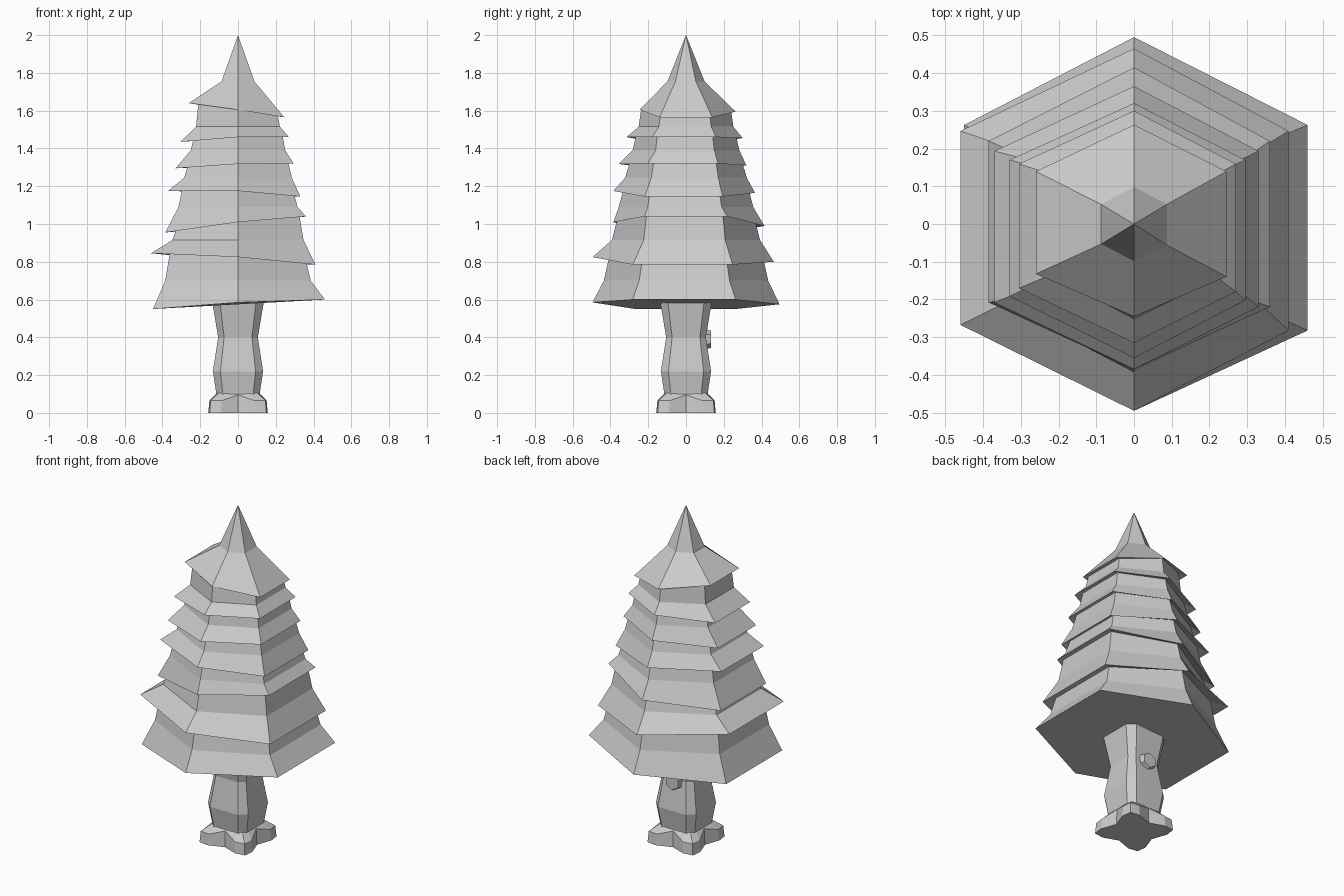
import bpy, bmesh, math
from mathutils import Matrix

if "Cube" in bpy.data.objects:
    bpy.data.objects.remove(bpy.data.objects["Cube"])


def finish(name, bm):
    bmesh.ops.recalc_face_normals(bm, faces=bm.faces)
    me = bpy.data.meshes.new(name)
    bm.to_mesh(me)
    bm.free()
    ob = bpy.data.objects.new(name, me)
    bpy.context.collection.objects.link(ob)
    return ob


def loft(name, rings, tip=None):
    """Skin equal-sized point rings, cap the bottom, close the top with a tip or cap."""
    bm = bmesh.new()
    vr = [[bm.verts.new(p) for p in r] for r in rings]
    n = len(vr[0])
    for a, b in zip(vr, vr[1:]):
        for i in range(n):
            bm.faces.new((a[i], a[(i + 1) % n], b[(i + 1) % n], b[i]))
    bm.faces.new(vr[0][::-1])
    if tip:
        t = bm.verts.new(tip)
        for i in range(n):
            bm.faces.new((vr[-1][i], vr[-1][(i + 1) % n], t))
    else:
        bm.faces.new(vr[-1])
    return finish(name, bm)


def hexagon(lx, lz, rx, rz, fy, fz, by, bz):
    """Tilted hexagon: left / right side pairs, front and back points."""
    return [(0, by, bz), (lx, by * 0.53, lz), (lx, fy * 0.54, lz),
            (0, fy, fz), (rx, fy * 0.57, rz), (rx, by * 0.53, rz)]


# Foliage: every tier has a flared rim, a waist, and a neck tucked under the next rim
rims = [
    (-0.45, 0.55, 0.46, 0.60, -0.495, 0.585, 0.495, 0.575),
    (-0.46, 0.845, 0.41, 0.785, -0.495, 0.825, 0.465, 0.80),
    (-0.385, 0.955, 0.36, 1.04, -0.385, 1.01, 0.415, 0.99),
    (-0.37, 1.175, 0.33, 1.145, -0.385, 1.175, 0.365, 1.165),
    (-0.33, 1.295, 0.295, 1.32, -0.355, 1.318, 0.32, 1.31),
    (-0.305, 1.435, 0.27, 1.46, -0.315, 1.46, 0.30, 1.455),
    (-0.26, 1.64, 0.245, 1.565, -0.245, 1.605, 0.263, 1.595),
]
waists = [(0.385, 0.70), (0.347, 0.915), (0.315, 1.09), (0.285, 1.245),
          (0.25, 1.39), (0.222, 1.515), (0.087, 1.755)]
necks = [0.36, 0.325, 0.295, 0.265, 0.235, 0.21]
rings = []
for i, rim in enumerate(rims):
    rings.append(hexagon(*rim))
    w, z = waists[i]
    y = w * 1.13
    rings.append(hexagon(-w, z, w, z, -y, z, y, z))
    if i < len(necks):
        w, up = necks[i], rims[i + 1]
        y = w * 1.13
        k = w / 0.5 * 0.1  # neck follows the tilt of the rim above
        tilt = (up[3] - up[1]) * 0.4
        z = up[5] + 0.003
        rings.append(hexagon(-w, z - tilt, w, z + tilt, -y, z, y, z))
loft("foliage", rings, (0, 0, 2.0))


# Trunk: square with chamfered corners, pinched in the middle
def chamfered(b, z):
    a = b * 0.7
    return [(b, -a, z), (b, a, z), (a, b, z), (-a, b, z),
            (-b, a, z), (-b, -a, z), (-a, -b, z), (a, -b, z)]


loft("trunk", [chamfered(b, z) for b, z in
               [(0.112, 0.05), (0.116, 0.11), (0.133, 0.22), (0.105, 0.40), (0.138, 0.595)]])


# Roots: four blunt lobes on the diagonals
def star(tip, side, notch, z_tip, z_side, z_notch):
    pts = []
    for q in range(4):
        for deg, r, z in [(0, notch, z_notch), (30, side, z_side),
                          (45, tip, z_tip), (60, side, z_side)]:
            t = math.radians(q * 90 + deg)
            pts.append((r * math.cos(t), r * math.sin(t), z))
    return pts


loft("roots", [star(0.212, 0.182, 0.125, 0, 0, 0),
               star(0.205, 0.175, 0.12, 0.065, 0.065, 0.095),
               star(0.145, 0.13, 0.11, 0.105, 0.105, 0.105)])

# Cut branch stub on the back of the trunk
bm = bmesh.new()
bmesh.ops.create_cone(bm, cap_ends=True, segments=6, radius1=0.06, radius2=0.045, depth=0.05,
                      matrix=Matrix.Translation((0, 0.108, 0.39)) @ Matrix.Rotation(-math.pi / 2, 4, 'X'))
finish("branch_stub", bm)
